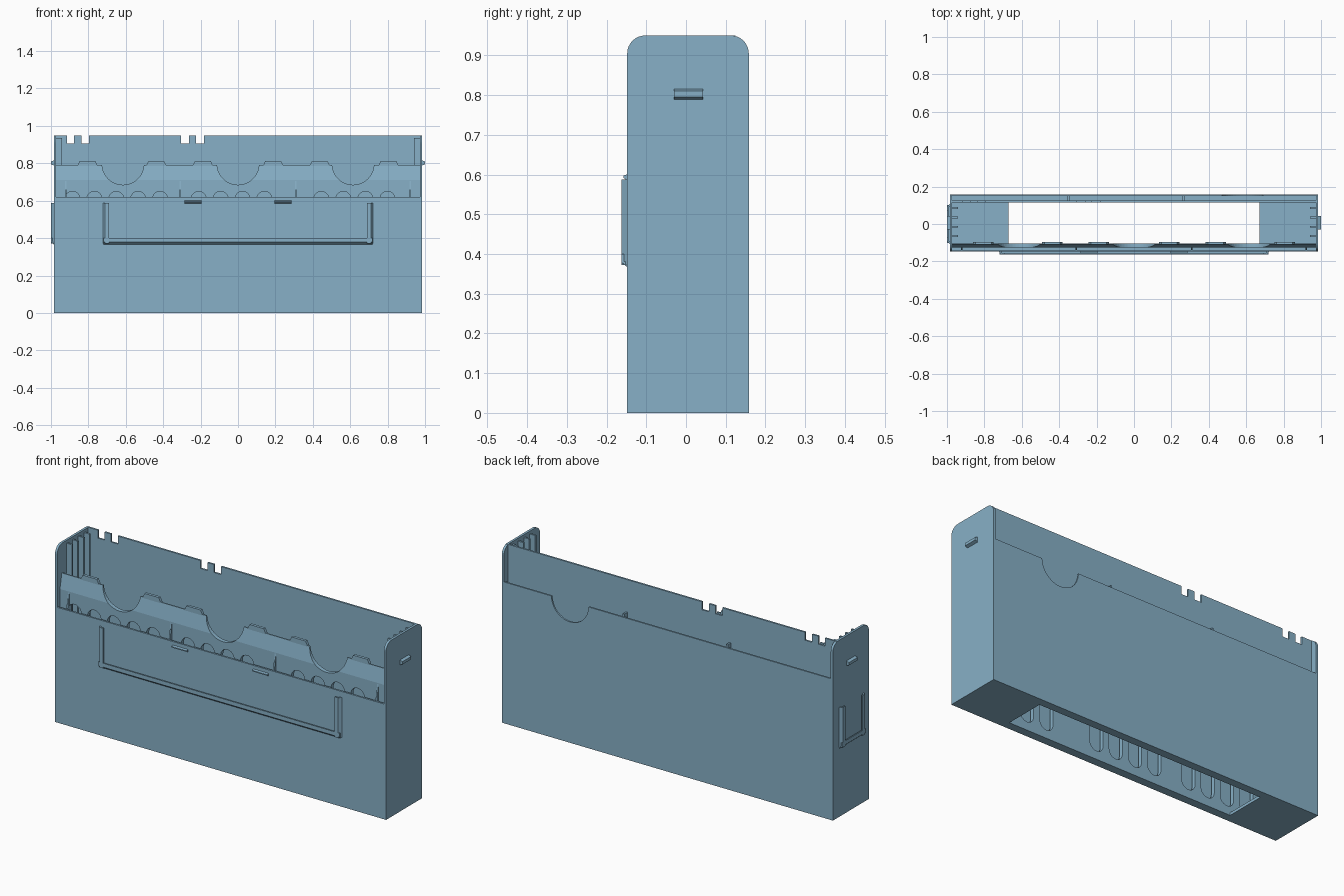
import bpy, bmesh, math

if "Cube" in bpy.data.objects:
    bpy.data.objects.remove(bpy.data.objects["Cube"])

blue = bpy.data.materials.new("steel_blue")
blue.diffuse_color = (0.243, 0.434, 0.571, 1)
blue.use_nodes = True
blue.node_tree.nodes["Principled BSDF"].inputs["Base Color"].default_value = blue.diffuse_color


def prisms(name, parts):
    """One object from (outline, axis, start, end) extrusions."""
    place = {"x": lambda p, t: (t, p[0], p[1]),
             "y": lambda p, t: (p[0], t, p[1]),
             "z": lambda p, t: (p[0], p[1], t)}
    bm = bmesh.new()
    for pts, axis, a, b in parts:
        lo = [bm.verts.new(place[axis](p, a)) for p in pts]
        hi = [bm.verts.new(place[axis](p, b)) for p in pts]
        bm.faces.new(lo)
        bm.faces.new(hi[::-1])
        n = len(pts)
        for i in range(n):
            j = (i + 1) % n
            bm.faces.new((lo[i], hi[i], hi[j], lo[j]))
    bmesh.ops.recalc_face_normals(bm, faces=bm.faces)
    me = bpy.data.meshes.new(name)
    bm.to_mesh(me)
    bm.free()
    me.materials.append(blue)
    ob = bpy.data.objects.new(name, me)
    bpy.context.collection.objects.link(ob)
    return ob


def rect(a0, a1, b0, b1):
    return [(a0, b0), (a1, b0), (a1, b1), (a0, b1)]


def box(x0, x1, y0, y1, z0, z1):
    return (rect(x0, x1, y0, y1), "z", z0, z1)


def arc(cx, cy, r, a0, a1, n=12):
    return [(cx + r * math.cos(math.radians(a0 + (a1 - a0) * i / n)),
             cy + r * math.sin(math.radians(a0 + (a1 - a0) * i / n))) for i in range(n + 1)]


X, F, B, TOP = 0.985, -0.148, 0.158, 0.95     # outer half width, front, back, height
SIDES = (-1, 1)

# End walls with rounded top corners
R = 0.045
end = [(F, 0), (B, 0)] + arc(B - R, TOP - R, R, 0, 90, 8) + arc(F + R, TOP - R, R, 90, 180, 8)
prisms("end_walls", [(end, "x", s * 0.972, s * X) for s in SIDES])

# Floor with a long opening between the pockets
prisms("floor", [box(-X, X, F, -0.103, 0, 0.015), box(-X, X, 0.115, B, 0, 0.015),
                 box(-X, -0.67, -0.11, 0.12, 0, 0.015), box(0.67, X, -0.11, 0.12, 0, 0.015)])

# Front wall
prisms("front_wall", [box(-0.98, 0.98, F, -0.138, 0, 0.62)])

# Inner front plate with finger scallops and a row of rounded slots
plate = prisms("inner_front_plate", [(
    [(-0.103, 0.005), (-0.103, 0.79), (-0.109, 0.79), (-0.125, 0.71), (-0.125, 0.005)],
    "x", -0.975, 0.975)])
slots = [-0.885 + 0.117 * i for i in range(5)] + [-0.21 + 0.117 * i for i in range(4)] \
    + [0.445 + 0.118 * i for i in range(4)]
cuts = [(arc(x, 0.61, 0.04, 0, 180) + arc(x, 0.085, 0.04, 180, 360), "y", -0.134, -0.09)
        for x in slots]
cuts += [([(x + 0.112, 0.85), (x - 0.112, 0.85)] + arc(x, 0.797, 0.112, 180, 360, 20),
          "y", -0.134, -0.09) for x in (-0.615, 0, 0.615)]
cutter = prisms("plate_cutter", cuts)
cutter.hide_render = True
mod = plate.modifiers.new("cut", "BOOLEAN")
mod.operation = "DIFFERENCE"
mod.solver = "EXACT"
mod.object = cutter
bpy.context.view_layer.objects.active = plate
bpy.ops.object.modifier_apply(modifier="cut")
bpy.data.objects.remove(cutter)

# Raised tabs along the plate's top edge
tabs = []
for c in (0.188, 0.437, 0.805):
    for s in SIDES:
        x = s * c
        tabs.append(([(x - 0.055, 0.785), (x + 0.055, 0.785), (x + 0.042, 0.812),
                      (x - 0.042, 0.812)], "y", -0.11, -0.095))
prisms("plate_tabs", tabs)

# Pocket dividers
prisms("front_pocket_dividers",
       [([(-0.14, 0.01), (-0.105, 0.01), (-0.105, 0.72), (-0.125, 0.705), (-0.14, 0.62)],
         "x", x - 0.004, x + 0.004) for x in (-0.92, -0.31, 0.31, 0.92)])
prisms("back_pocket_dividers",
       [box(x - 0.005, x + 0.005, 0.12, 0.152, 0.01, 0.775) for x in (-0.35, 0.265)])

# Tall inner back wall with small notches in its top edge
outline = [(-0.98, 0.005), (-0.98, TOP)]
for a, b in ((-0.914, -0.876), (-0.837, -0.796), (-0.304, -0.262), (-0.224, -0.182)):
    outline += [(a, TOP), (a, 0.907), (b, 0.907), (b, TOP)]
prisms("inner_back_wall", [(outline + [(0.98, TOP), (0.98, 0.005)], "y", 0.115, 0.125)])

# Outer back wall with one finger scallop
outline = [(-0.98, 0), (-0.98, 0.76)] + arc(0.58, 0.76, 0.11, 180, 360, 20) \
    + [(0.98, 0.76), (0.98, 0)]
prisms("outer_back_wall", [(outline, "y", 0.149, B)])

# Guide ribs inside both ends
prisms("guide_ribs", [box(min(s * 0.94, s * 0.978), max(s * 0.94, s * 0.978),
                          y - 0.005, y + 0.005, 0.01, 0.935)
                      for s in SIDES for y in (-0.065, -0.015, 0.035, 0.085)])


# Label holders: lipped rails on three sides
def rail(base, out, edge, inward):
    """L-shaped rail section as (depth, across) pairs."""
    d = 0.014 * out
    return [(base, edge), (base + d, edge + 0.012 * inward), (base + d, edge + 0.033 * inward),
            (base + d * 0.55, edge + 0.033 * inward), (base + d * 0.55, edge + 0.014 * inward),
            (base - d * 0.1, edge + 0.014 * inward)]


def flip(pts):
    return [(b, a) for a, b in pts]


prisms("front_label_holder",
       [(rail(F, -1, 0.367, 1), "x", -0.718, 0.718)] +
       [(flip(rail(F, -1, s * 0.722, -s)), "z", 0.372, 0.588) for s in SIDES])
prisms("end_label_holder",
       [(rail(-X, -1, 0.367, 1), "y", -0.102, 0.102)] +
       [(rail(-X, -1, s * 0.106, -s), "z", 0.372, 0.588) for s in SIDES])

# Small catches above the front label holder
prisms("label_catches",
       [([(F + 0.002, 0.585), (-0.157, 0.591), (-0.157, 0.597), (F + 0.002, 0.602)],
         "x", s * 0.24 - 0.045, s * 0.24 + 0.045) for s in SIDES])

# Snap bumps on the outside of both ends
prisms("end_snap_bumps",
       [([(s * 0.98, 0.787), (s * 1.0, 0.795), (s * 1.0, 0.81), (s * 0.98, 0.817)],
         "y", -0.03, 0.043) for s in SIDES])
